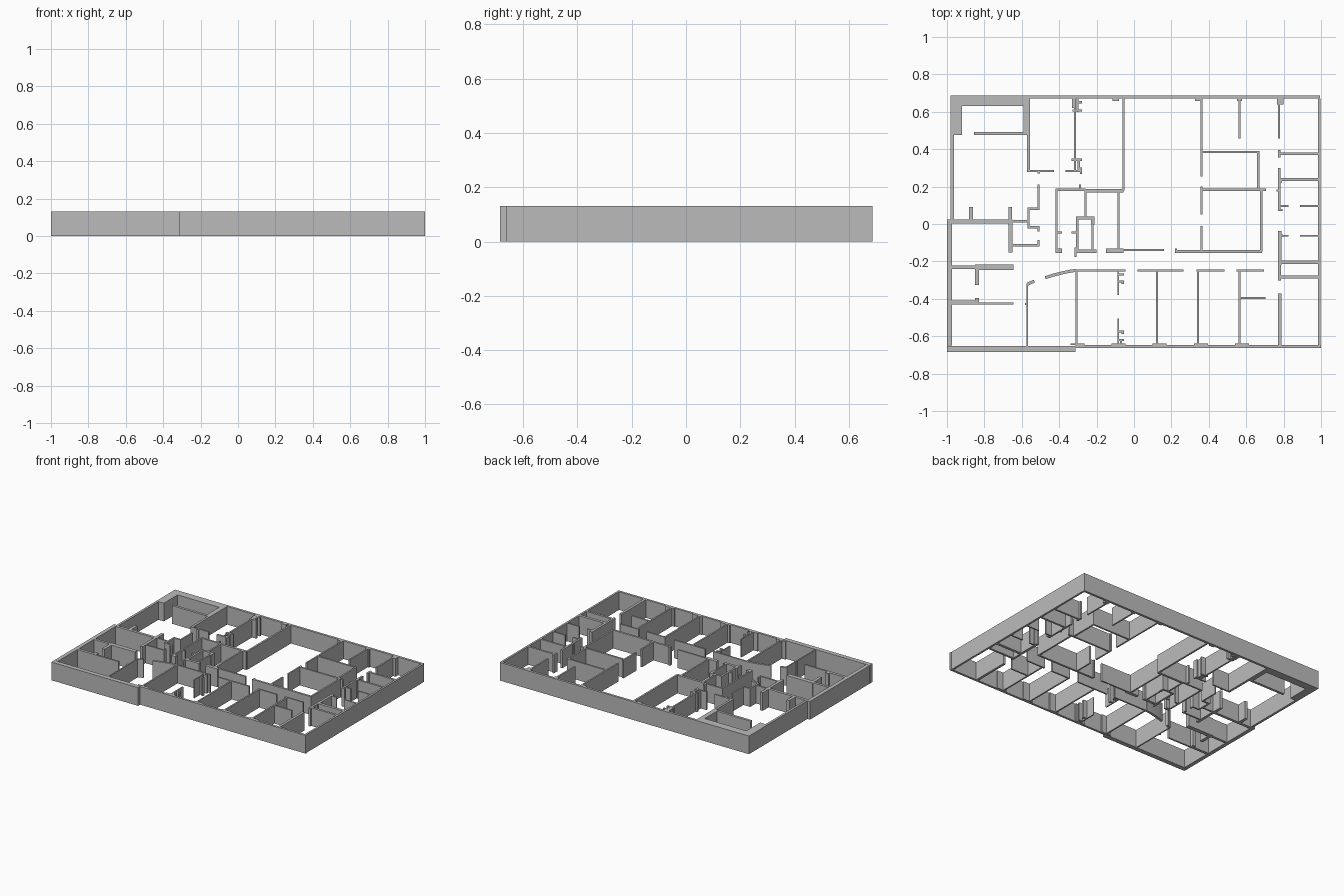
import bpy, bmesh
from mathutils import Vector

H = 0.13   # wall height
T = 0.011  # usual partition thickness

grey = bpy.data.materials.new("plain grey")
grey.diffuse_color = (0.5, 0.5, 0.5, 1)


def prism(bm, outline):
    """Extrude a counter-clockwise plan outline to wall height."""
    low = [bm.verts.new((x, y, 0)) for x, y in outline]
    top = [bm.verts.new((x, y, H)) for x, y in outline]
    bm.faces.new(low[::-1])
    bm.faces.new(top)
    n = len(low)
    for i in range(n):
        j = (i + 1) % n
        bm.faces.new((low[i], low[j], top[j], top[i]))


def finish(name, bm):
    me = bpy.data.meshes.new(name)
    bm.to_mesh(me)
    bm.free()
    me.materials.append(grey)
    bpy.context.collection.objects.link(bpy.data.objects.new(name, me))


def walls(name, blocks):
    """Each block is (x0, x1, y0, y1) in plan."""
    bm = bmesh.new()
    for x0, x1, y0, y1 in blocks:
        prism(bm, [(x0, y0), (x1, y0), (x1, y1), (x0, y1)])
    finish(name, bm)


def v(x, y0, y1, t=T):
    return (x - t / 2, x + t / 2, y0, y1)


def h(y, x0, x1, t=T):
    return (x0, x1, y - t / 2, y + t / 2)


def strip(name, pts, t=0.016):
    """Wall of even thickness following a plan path."""
    pts = [Vector(p) for p in pts]
    right, left = [], []
    for i, p in enumerate(pts):
        d = (pts[min(i + 1, len(pts) - 1)] - pts[max(i - 1, 0)]).normalized()
        n = Vector((-d.y, d.x)) * t / 2
        right.append(p - n)
        left.append(p + n)
    bm = bmesh.new()
    prism(bm, right + left[::-1])
    finish(name, bm)


# Outer shell
walls("outer_walls", [
    (-0.555, 0.995, 0.67, 0.687),      # north
    (-0.98, -0.555, 0.63, 0.687),      # north-west thick corner
    (-0.98, -0.92, 0.475, 0.63),
    (-0.59, -0.555, 0.475, 0.63),
    (-0.98, -0.963, 0.025, 0.475),     # west
    (-1.0, -0.972, -0.65, 0.025),
    (-1.0, -0.313, -0.685, -0.652),    # south
    (-0.313, 1.0, -0.662, -0.646),
    (0.983, 0.997, -0.646, 0.67),      # east
])

# Shallow piers along the north and south walls
walls("wall_piers",
      [(x, x + 0.075, -0.648, -0.638) for x in (-0.34, -0.12, 0.1, 0.32, 0.54)] +
      [(-0.115, -0.08, 0.658, 0.672), (0.325, 0.36, 0.658, 0.672),
       (0.55, 0.577, 0.658, 0.672), (0.765, 0.8, 0.64, 0.672)])

# North-west hall and closets
walls("northwest_walls", [
    h(0.484, -0.855, -0.59, 0.018),
    v(-0.564, 0.278, 0.475, 0.016),
    h(0.284, -0.555, -0.427, 0.012), v(-0.51, 0.27, 0.28, 0.014),
    h(0.284, -0.365, -0.28, 0.012), v(-0.283, 0.268, 0.302),
    v(-0.315, 0.28, 0.672), v(-0.296, 0.29, 0.35, 0.012),
    h(0.343, -0.333, -0.277, 0.013), h(0.607, -0.33, -0.277, 0.013),
    v(-0.326, 0.62, 0.672), v(-0.303, 0.60, 0.672), h(0.65, -0.3, -0.277, 0.013),
    v(-0.511, 0.075, 0.21), h(0.081, -0.57, -0.506, 0.013),
    v(-0.564, -0.02, 0.075, 0.012), h(-0.018, -0.57, -0.506, 0.012),
    v(-0.511, -0.04, -0.018),
])

# West and south-west rooms
walls("southwest_walls", [
    h(0.014, -0.972, -0.65, 0.02), h(0.015, -0.65, -0.57, 0.012),
    v(-0.872, 0.02, 0.09, 0.022), v(-0.661, 0.02, 0.09, 0.02),
    v(-0.66, -0.152, 0.005, 0.02), h(-0.113, -0.65, -0.506, 0.012),
    v(-0.511, -0.118, -0.085),
    h(-0.232, -0.972, -0.85, 0.018), h(-0.232, -0.85, -0.645, 0.03),
    v(-0.84, -0.325, -0.24, 0.022), v(-0.84, -0.43, -0.395, 0.022),
    h(-0.42, -0.972, -0.84, 0.02), h(-0.425, -0.84, -0.645, 0.012),
    v(-0.57, -0.652, -0.32, 0.009), h(-0.427, -0.583, -0.568, 0.01),
])
strip("curved_wall_short", [(-0.571, -0.323), (-0.553, -0.314), (-0.533, -0.306)])
strip("curved_wall_long", [(-0.475, -0.288), (-0.435, -0.274), (-0.39, -0.263),
                           (-0.35, -0.254), (-0.31, -0.248)])

# Central core
walls("core_walls", [
    v(-0.415, -0.152, 0.18), h(0.182, -0.42, -0.26, 0.013),
    h(-0.143, -0.42, -0.385, 0.024), h(-0.045, -0.41, -0.385),
    v(-0.26, 0.035, 0.18), h(0.178, -0.26, -0.055, 0.017),
    v(-0.288, 0.185, 0.21), v(-0.084, -0.135, 0.172),
    v(-0.056, 0.178, 0.672, 0.013),
    h(0.032, -0.31, -0.212, 0.014), v(-0.303, -0.152, 0.03, 0.013),
    v(-0.221, -0.15, 0.03, 0.01), h(0.012, -0.23, -0.212, 0.03),
    h(-0.145, -0.308, -0.2, 0.019), v(-0.313, -0.177, -0.125, 0.012),
    h(-0.045, -0.335, -0.308), h(-0.143, -0.15, -0.055, 0.024),
    h(-0.139, -0.055, 0.16, 0.012),
    h(-0.147, 0.22, 0.685, 0.015), v(0.225, -0.15, -0.13),
])

# Middle-east rooms
walls("middle_east_walls", [
    v(0.361, 0.255, 0.672), v(0.361, 0.05, 0.2), v(0.361, -0.145, -0.01),
    h(0.385, 0.361, 0.67, 0.013), v(0.664, 0.185, 0.385, 0.012),
    h(0.183, 0.361, 0.705, 0.013), v(0.681, -0.147, 0.183, 0.012),
    v(0.563, 0.457, 0.672), v(0.775, 0.457, 0.672),
])

# Small rooms along the east side
walls("east_walls",
      [h(y, 0.775, 0.985, t) for y, t in
       ((0.376, 0.014), (0.238, 0.014), (-0.205, 0.02), (-0.284, 0.016))] +
      [h(y, a, b, 0.01) for y in (0.097, -0.063) for a, b in ((0.78, 0.827), (0.888, 0.985))] +
      [v(0.777, 0.355, 0.395, 0.013), v(0.777, 0.07, 0.3, 0.013), h(0.075, 0.77, 0.795),
       h(0.18, 0.762, 0.775), v(0.78, -0.22, -0.037, 0.018),
       v(0.778, -0.303, -0.22, 0.015), v(0.78, -0.648, -0.372, 0.018),
       h(0.232, 0.77, 0.79, 0.02), h(-0.06, 0.77, 0.795, 0.014)])

# Row of south offices: corridor wall pieces and partitions
walls("south_office_walls",
      [h(-0.249, a, b) for a, b in ((-0.31, -0.045), (0.02, 0.265), (0.335, 0.485), (0.547, 0.695))] +
      [v(x, -0.648, -0.25) for x in (-0.307, 0.123, 0.342, 0.563)] +
      [h(-0.395, 0.563, 0.703),
       v(-0.084, -0.38, -0.25, 0.008), v(-0.084, -0.648, -0.505, 0.008)] +
      [h(y, -0.085, -0.053) for y in (-0.27, -0.308, -0.574, -0.62)] +
      [v(-0.06, -0.322, -0.303), v(-0.06, -0.588, -0.57), v(-0.07, -0.648, -0.618)])
